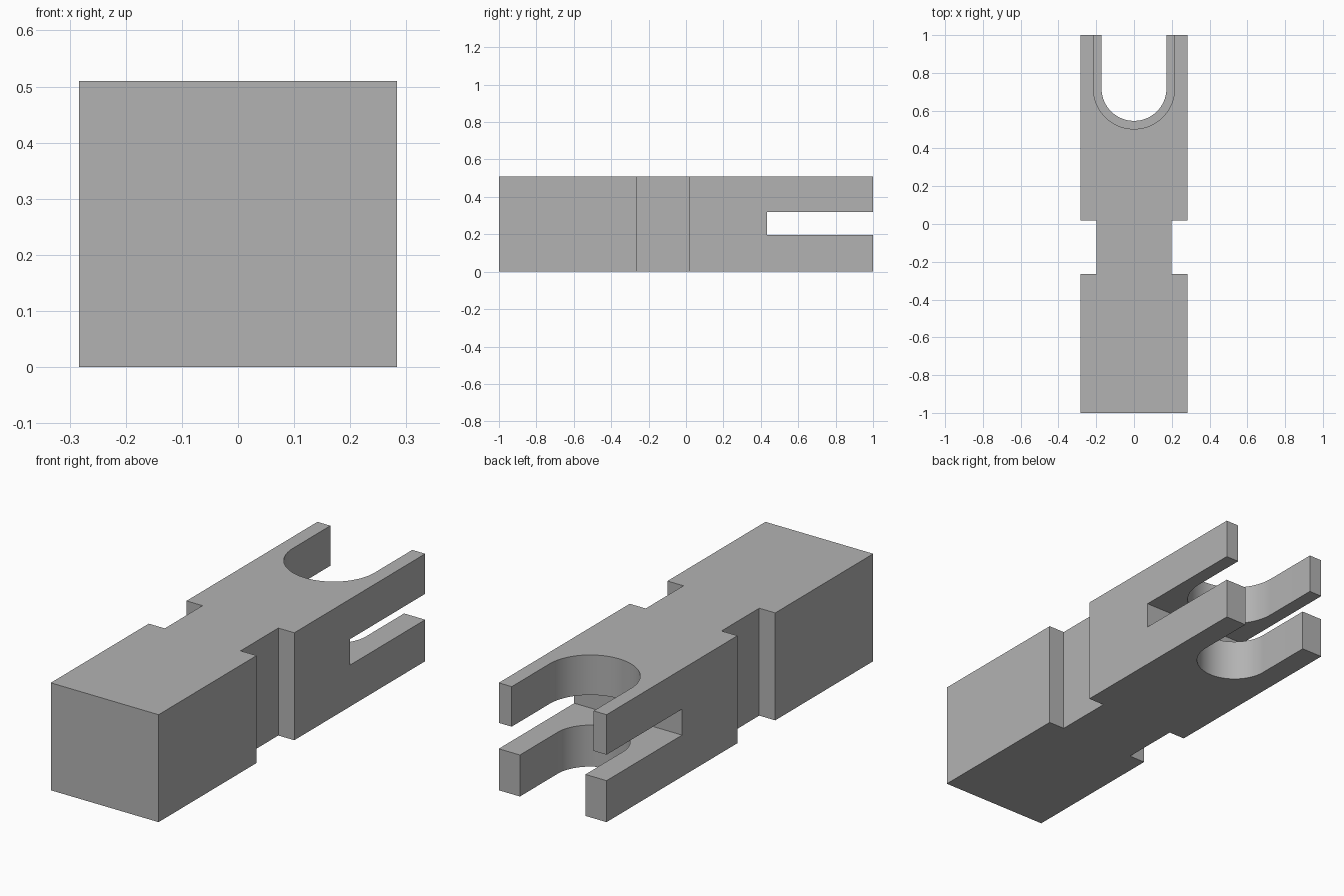
import bpy
import bmesh
import math

# Remove the default cube
if "Cube" in bpy.data.objects:
    bpy.data.objects.remove(bpy.data.objects["Cube"], do_unlink=True)

HALF_W, HEIGHT = 0.283, 0.51
SLOT_LOW, SLOT_HIGH = 0.197, 0.32
BORE_Y = 0.718

grey = bpy.data.materials.new("plain_grey")
grey.use_nodes = True
colour = (0.45, 0.45, 0.45, 1)
grey.diffuse_color = colour
grey.node_tree.nodes["Principled BSDF"].inputs["Base Color"].default_value = colour


def prism(name, outline, z0, z1):
    """Extrude a closed xy outline from z0 up to z1."""
    bm = bmesh.new()
    base = bm.faces.new([bm.verts.new((x, y, z0)) for x, y in outline])
    top = bmesh.ops.extrude_face_region(bm, geom=[base])["geom"]
    verts = [g for g in top if isinstance(g, bmesh.types.BMVert)]
    bmesh.ops.translate(bm, verts=verts, vec=(0, 0, z1 - z0))
    bmesh.ops.recalc_face_normals(bm, faces=bm.faces)
    mesh = bpy.data.meshes.new(name)
    bm.to_mesh(mesh)
    bm.free()
    mesh.materials.append(grey)
    obj = bpy.data.objects.new(name, mesh)
    bpy.context.collection.objects.link(obj)
    return obj


def u_outline(radius, steps=48):
    """Half circle opening towards the back."""
    arc = [(radius * math.cos(a), BORE_Y + radius * math.sin(a))
           for a in (math.pi * (1 + i / steps) for i in range(steps + 1))]
    return arc + [(radius, 1.1), (-radius, 1.1)]


# Body with a waist notch on each side
right_side = [(HALF_W, -1), (HALF_W, -0.265), (0.199, -0.265),
              (0.199, 0.018), (HALF_W, 0.018), (HALF_W, 1)]
body = prism("forked_body", right_side + [(-x, y) for x, y in reversed(right_side)], 0, HEIGHT)

# Cross slot, wide upper bore and narrow lower bore
slot = [(-0.4, 0.434), (0.4, 0.434), (0.4, 1.1), (-0.4, 1.1)]
cutters = [
    prism("slot_cutter", slot, SLOT_LOW, SLOT_HIGH),
    prism("upper_bore_cutter", u_outline(0.215), 0.26, HEIGHT + 0.1),
    prism("lower_bore_cutter", u_outline(0.172), -0.1, 0.25),
]
bpy.ops.object.select_all(action="DESELECT")
body.select_set(True)
bpy.context.view_layer.objects.active = body
for cutter in cutters:
    mod = body.modifiers.new(cutter.name, "BOOLEAN")
    mod.operation = "DIFFERENCE"
    mod.solver = "EXACT"
    mod.object = cutter
    bpy.ops.object.modifier_apply(modifier=mod.name)
    bpy.data.objects.remove(cutter, do_unlink=True)

bpy.ops.object.shade_smooth_by_angle(angle=math.radians(30))
